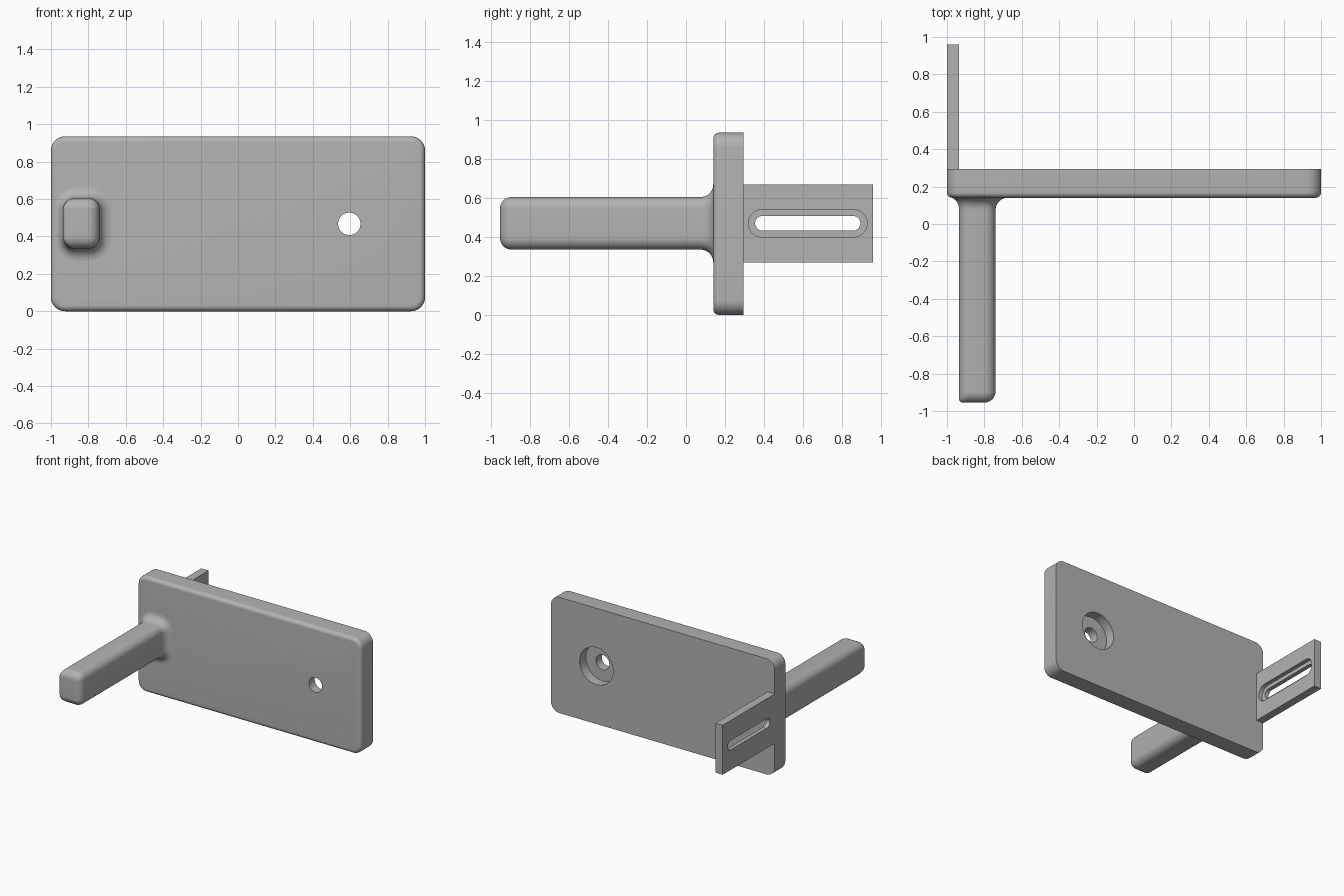
import bpy, bmesh, math
from mathutils import Vector

cube = bpy.data.objects.get("Cube")
if cube:
    bpy.data.objects.remove(cube, do_unlink=True)

GREY = (0.45, 0.45, 0.45, 1)
grey = bpy.data.materials.new("plain grey")
grey.use_nodes = True
grey.diffuse_color = GREY
grey.node_tree.nodes["Principled BSDF"].inputs["Base Color"].default_value = GREY


def along_y(u, z, y):
    return Vector((u, y, z))


def along_x(u, z, x):
    return Vector((x, u, z))


def ring(u0, u1, z0, z1, r, depth, place, seg=10):
    """Rounded rectangle outline at one depth."""
    r = max(r, 0.004)
    corners = [(u1 - r, z1 - r), (u0 + r, z1 - r), (u0 + r, z0 + r), (u1 - r, z0 + r)]
    points = []
    for quarter, (cu, cz) in enumerate(corners):
        for i in range(seg + 1):
            a = (quarter + i / seg * 0.9999) * math.pi / 2
            points.append(place(cu + r * math.cos(a), cz + r * math.sin(a), depth))
    return points


def loft(name, rings):
    """Skin a stack of outlines and cap both ends."""
    bm = bmesh.new()
    loops = [[bm.verts.new(p) for p in points] for points in rings]
    n = len(loops[0])
    for a, b in zip(loops, loops[1:]):
        for i in range(n):
            j = (i + 1) % n
            bm.faces.new((a[i], a[j], b[j], b[i]))
    bm.faces.new(loops[0])
    bm.faces.new(loops[-1])
    bmesh.ops.remove_doubles(bm, verts=bm.verts, dist=0.0002)
    bmesh.ops.recalc_face_normals(bm, faces=bm.faces)
    mesh = bpy.data.meshes.new(name)
    bm.to_mesh(mesh)
    bm.free()
    mesh.materials.append(grey)
    obj = bpy.data.objects.new(name, mesh)
    bpy.context.collection.objects.link(obj)
    return obj


def activate(obj):
    bpy.ops.object.select_all(action="DESELECT")
    obj.select_set(True)
    bpy.context.view_layer.objects.active = obj


def cut(obj, cutter):
    cutter.hide_render = True
    mod = obj.modifiers.new("cut", "BOOLEAN")
    mod.operation = "DIFFERENCE"
    mod.solver = "EXACT"
    mod.object = cutter
    activate(obj)
    bpy.ops.object.modifier_apply(modifier=mod.name)
    bpy.data.objects.remove(cutter, do_unlink=True)


def smooth(obj):
    activate(obj)
    bpy.ops.object.shade_smooth_by_angle(angle=math.radians(30))


STEPS = 8
ARC = [i / STEPS * math.pi / 2 for i in range(STEPS + 1)]
FRONT, BACK, HEIGHT = 0.14, 0.295, 0.935

# Plate: rounded corners, softened front edge, sharp back edge
EDGE, CORNER = 0.03, 0.075
rings = []
for a in ARC:
    d = EDGE * (1 - math.sin(a))
    y = FRONT + EDGE * (1 - math.cos(a))
    rings.append(ring(-1 + d, 1 - d, d, HEIGHT - d, CORNER - d, y, along_y))
rings.append(ring(-1, 1, 0, HEIGHT, CORNER, BACK, along_y))
plate = loft("plate", rings)


# Screw hole with a wide counterbore from the back
def round_cutter(radius, y0, y1):
    x, z = 0.595, HEIGHT / 2
    return loft("hole_cutter", [ring(x - radius, x + radius, z - radius, z + radius,
                                     radius, y, along_y, 14) for y in (y0, y1)])


cut(plate, round_cutter(0.15, 0.215, 0.4))
cut(plate, round_cutter(0.06, 0, 0.4))
smooth(plate)

# Handle bar: rounded tip, straight shaft, fillet flaring into the plate
X0, X1, Z0, Z1, TIP = -0.935, -0.74, 0.335, 0.605, -0.955
ROUND, TIGHT, FLARE, FLARE_LEFT = 0.06, 0.02, 0.065, 0.045
rings = []
for a in ARC:
    u = ROUND * (1 - math.cos(a))
    d = ROUND * (1 - math.sin(a))
    e = TIGHT - math.sqrt(TIGHT ** 2 - max(TIGHT - u, 0) ** 2)
    rings.append(ring(X0 + e, X1 - d, Z0 + d, Z1 - d, ROUND - d, TIP + u, along_y))
for a in ARC:
    k = 1 - math.cos(a)
    d = FLARE * k
    rings.append(ring(X0 - FLARE_LEFT * k, X1 + d, Z0 - d, Z1 + d, ROUND + d,
                      FRONT - FLARE * (1 - math.sin(a)), along_y))
smooth(loft("handle_bar", rings))

# Rear tab with a stepped slot
tab = loft("rear_tab", [[Vector((x, y, z)) for y, z in
                         ((BACK - 0.02, 0.27), (0.96, 0.27), (0.96, 0.67), (BACK - 0.02, 0.67))]
                        for x in (-1, -0.935)])


def slot_cutter(y0, y1, half, x0, x1):
    z = 0.47
    return loft("slot_cutter", [ring(y0, y1, z - half, z + half, half, x, along_x)
                                for x in (x0, x1)])


cut(tab, slot_cutter(0.32, 0.93, 0.07, -0.967, -0.8))
cut(tab, slot_cutter(0.355, 0.895, 0.038, -1.2, -0.8))
smooth(tab)
